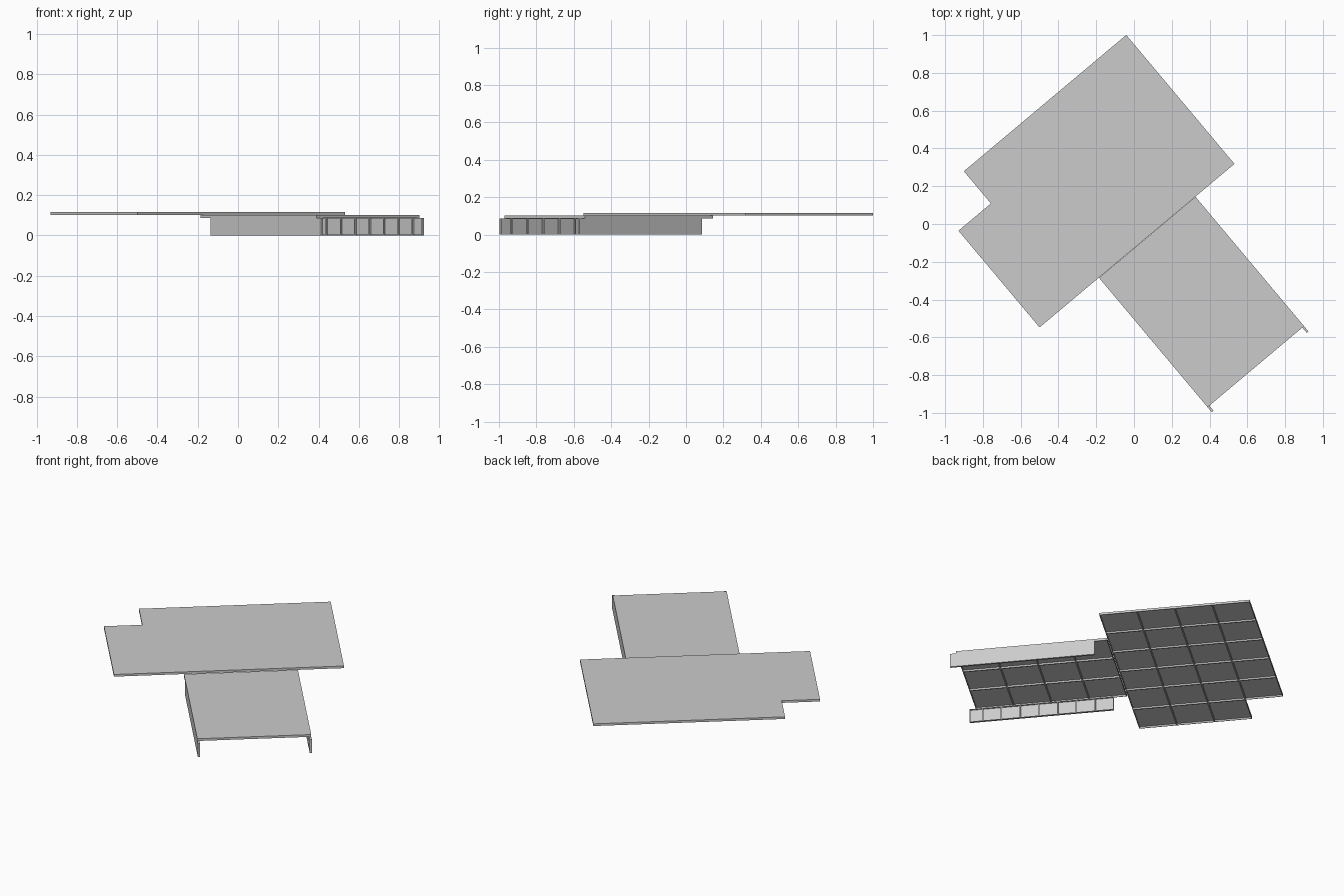
import bpy, bmesh
from math import radians
from mathutils import Matrix

if "Cube" in bpy.data.objects:
    bpy.data.objects.remove(bpy.data.objects["Cube"])

TURN = Matrix.Rotation(radians(40), 4, 'Z')   # whole model is turned 40 degrees
PLATE = 0.004                                  # sheet thickness behind each rim
RIM = 0.004                                    # rim width of each tile


def steps(start, stop, n):
    return [start + (stop - start) * i / n for i in range(n + 1)]


def tiled_panel(name, xs, ys, depth, matrix, skip=()):
    """Solid panel of tiles, recessed on the z=0 side, flat on the z=depth side."""
    bm = bmesh.new()
    verts = {}

    def v(i, j, top):
        key = (i, j, top)
        if key not in verts:
            verts[key] = bm.verts.new((xs[i], ys[j], depth if top else 0))
        return verts[key]

    cells = [(i, j) for i in range(len(xs) - 1) for j in range(len(ys) - 1)
             if (i, j) not in skip]
    tiles, edges = [], set()
    for i, j in cells:
        ring = [(i, j), (i, j + 1), (i + 1, j + 1), (i + 1, j)]
        tiles.append(bm.faces.new([v(*p, False) for p in ring]))
        bm.faces.new([v(*p, True) for p in reversed(ring)])
        edges.update((ring[k], ring[(k + 1) % 4]) for k in range(4))
    # outer edge faces
    for p, q in edges:
        if (q, p) not in edges:
            bm.faces.new([v(*q, False), v(*p, False), v(*p, True), v(*q, True)])
    bm.normal_update()
    # recess every tile, leaving its rim
    bmesh.ops.inset_individual(bm, faces=tiles, thickness=RIM, use_even_offset=True)
    out = bmesh.ops.extrude_discrete_faces(bm, faces=tiles)
    moved = {w for f in out['faces'] for w in f.verts}
    bmesh.ops.translate(bm, verts=list(moved), vec=(0, 0, depth - PLATE))
    bm.transform(TURN @ matrix)
    bmesh.ops.recalc_face_normals(bm, faces=bm.faces[:])
    mesh = bpy.data.meshes.new(name)
    bm.to_mesh(mesh)
    bm.free()
    ob = bpy.data.objects.new(name, mesh)
    bpy.context.collection.objects.link(ob)
    return ob


# Wide upper deck, one corner tile missing
tiled_panel("upper_deck", steps(-0.735, 0.612, 6), steps(-0.098, 0.793, 4), 0.014,
            Matrix.Translation((0, 0, 0.102)), skip={(0, 3)})

# Narrow lower deck
tiled_panel("lower_deck", steps(-0.325, 0.342, 3), steps(-0.993, -0.099, 4), 0.0145,
            Matrix.Translation((0, 0, 0.087)))

# Side walls, ribbed towards the inside, ending in a short segment
wall_cuts = [-1.029] + [-0.952 + 0.111 * k for k in range(8)]
WALL = 0.012
for name, edge, side in (("right_wall", 0.342, 1), ("left_wall", -0.325, -1)):
    m = Matrix(((0, 0, side, edge - side * WALL),
                (1, 0, 0, 0),
                (0, 1, 0, 0),
                (0, 0, 0, 1)))
    tiled_panel(name, wall_cuts, [0, 0.087], WALL, m)
